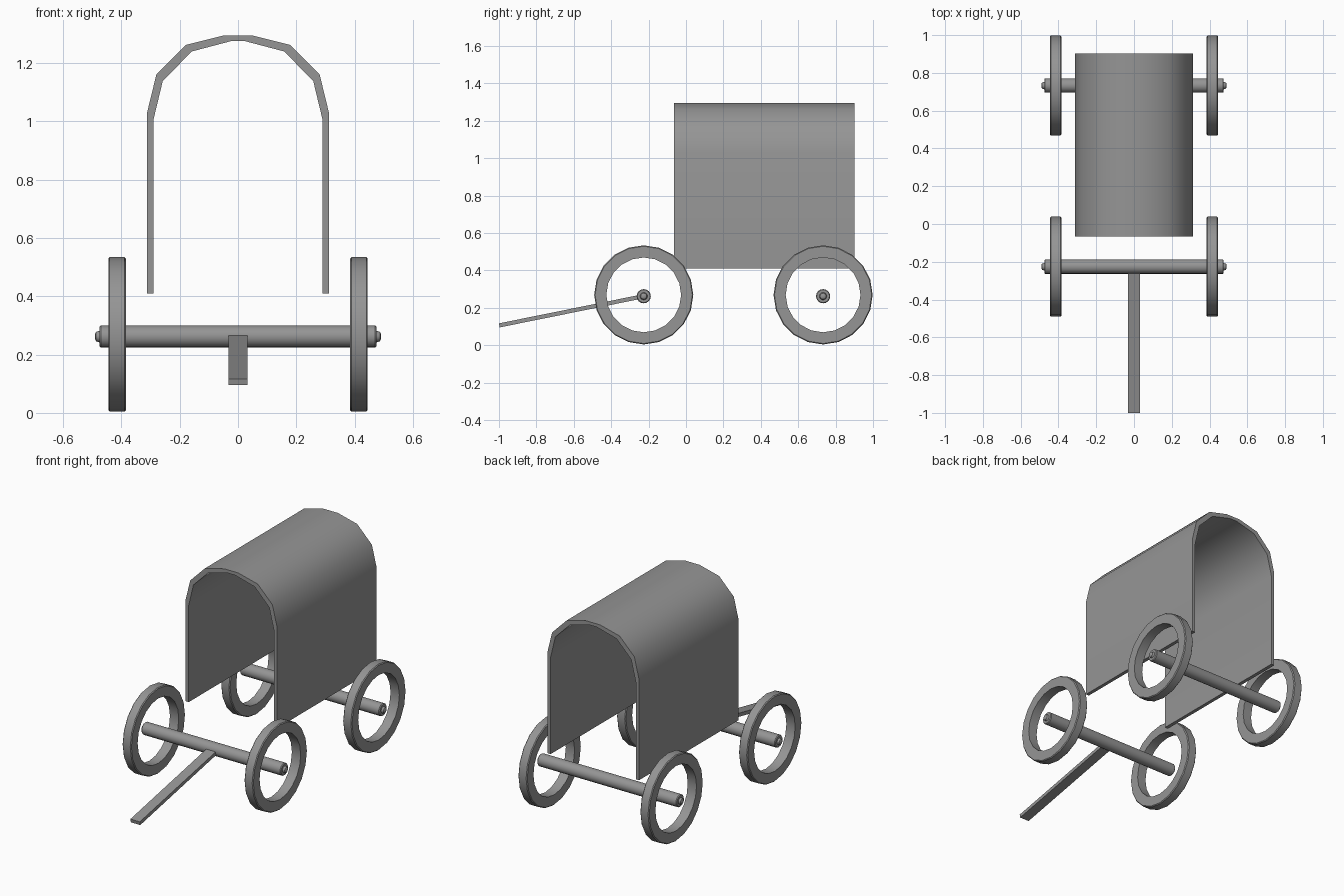
import bpy, bmesh, math
from mathutils import Vector

if "Cube" in bpy.data.objects:
    bpy.data.objects.remove(bpy.data.objects["Cube"])

GREY = (0.3, 0.3, 0.3, 1)
mat = bpy.data.materials.new("plain grey")
mat.use_nodes = True
mat.diffuse_color = GREY
mat.node_tree.nodes["Principled BSDF"].inputs["Base Color"].default_value = GREY


def finish(name, bm, angle=35):
    bmesh.ops.recalc_face_normals(bm, faces=bm.faces)
    mesh = bpy.data.meshes.new(name)
    bm.to_mesh(mesh)
    bm.free()
    mesh.materials.append(mat)
    ob = bpy.data.objects.new(name, mesh)
    bpy.context.collection.objects.link(ob)
    bpy.ops.object.select_all(action='DESELECT')
    ob.select_set(True)
    bpy.context.view_layer.objects.active = ob
    bpy.ops.object.shade_smooth_by_angle(angle=math.radians(angle))
    return ob


def lathe_x(name, profile, sides, centre, closed):
    """Turn an (x, radius) profile around the x axis."""
    bm = bmesh.new()
    rings = []
    for i in range(sides):
        a = 2 * math.pi * i / sides
        rings.append([bm.verts.new(Vector(centre) + Vector((x, r * math.cos(a), r * math.sin(a))))
                      for x, r in profile])
    n = len(profile)
    for i in range(sides):
        a, b = rings[i], rings[(i + 1) % sides]
        for j in range(n if closed else n - 1):
            k = (j + 1) % n
            bm.faces.new((a[j], a[k], b[k], b[j]))
    if not closed:
        bm.faces.new([r[0] for r in rings])
        bm.faces.new([r[-1] for r in rings])
    return finish(name, bm)


# Wheels: plain rims with slightly eased outer edges
rim = [(-0.03, 0.2), (-0.03, 0.26), (-0.025, 0.265),
       (0.025, 0.265), (0.03, 0.26), (0.03, 0.2)]
# Axles: rod with a chamfered end and a small rounded pin
half_axle = [(0.47, 0.038), (0.475, 0.034), (0.475, 0.02), (0.487, 0.016), (0.491, 0.008)]
axle = [(-x, r) for x, r in reversed(half_axle)] + half_axle

for end, y in (("front", -0.226), ("rear", 0.733)):
    for side, x in (("left", 0.415), ("right", -0.415)):
        lathe_x(f"{end}_{side}_wheel", rim, 20, (x, y, 0.269), True)
    lathe_x(f"{end}_axle", axle, 16, (0, y, 0.262), False)

# Canopy: arched sheet run along y
outer = [(0.312, 0.41), (0.312, 1.03), (0.28, 1.161), (0.18, 1.262), (0.048, 1.295)]
inner = [(0.29, 0.41), (0.29, 1.006), (0.258, 1.139), (0.158, 1.24), (0.025, 1.275)]


def mirrored(points):
    return points + [(-x, z) for x, z in reversed(points)]


bm = bmesh.new()
strips = [[bm.verts.new((x, y, z)) for x, z in mirrored(p)]
          for p, y in ((outer, -0.065), (outer, 0.902), (inner, 0.902), (inner, -0.065))]
for s in range(4):
    a, b = strips[s], strips[(s + 1) % 4]
    for j in range(len(a) - 1):
        bm.faces.new((a[j], a[j + 1], b[j + 1], b[j]))
for j in (0, -1):
    bm.faces.new([s[j] for s in strips])
finish("canopy", bm, 40)

# Tongue: flat bar sloping down to the front
back, tip = Vector((0, -0.226, 0.262)), Vector((0, -0.998, 0.106))
along = (tip - back).normalized()
up = Vector((1, 0, 0)).cross(along).normalized() * 0.011
across = Vector((0.032, 0, 0))
bm = bmesh.new()
ends = [[bm.verts.new(p + across * sx + up * sz)
         for sx, sz in ((1, 1), (-1, 1), (-1, -1), (1, -1))] for p in (back, tip)]
for j in range(4):
    k = (j + 1) % 4
    bm.faces.new((ends[0][j], ends[0][k], ends[1][k], ends[1][j]))
for e in ends:
    bm.faces.new(e)
finish("tongue", bm)
